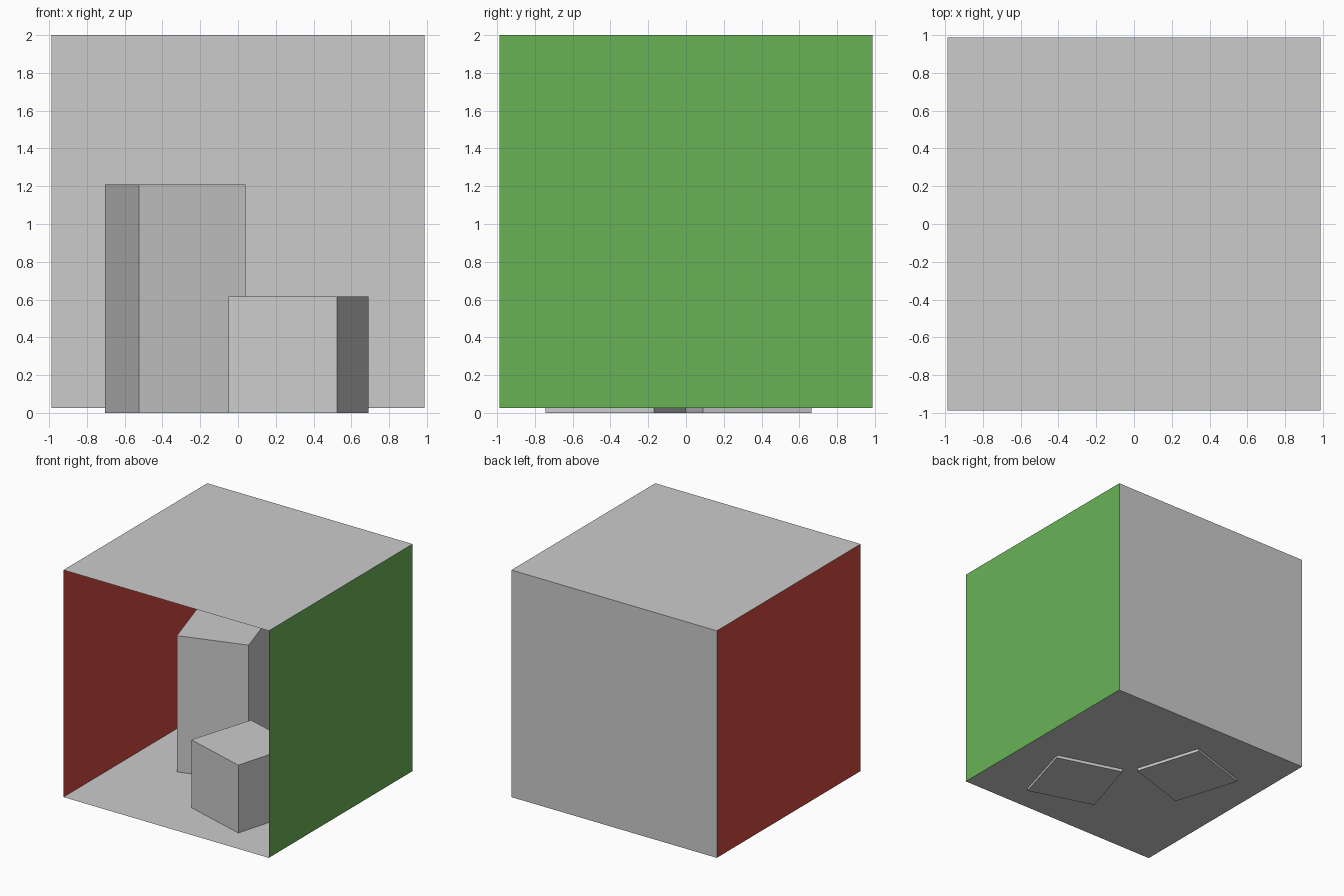
import bpy
import bmesh
from mathutils import Vector

if "Cube" in bpy.data.objects:
    bpy.data.objects.remove(bpy.data.objects["Cube"])

HALF = 0.988          # half width of the room
FLOOR, TOP = 0.025, 2.0
MID = (FLOOR + TOP) / 2
RISE = (TOP - FLOOR) / 2


def finish(name, bm, color=None):
    mesh = bpy.data.meshes.new(name)
    bm.to_mesh(mesh)
    bm.free()
    obj = bpy.data.objects.new(name, mesh)
    bpy.context.collection.objects.link(obj)
    if color:
        mat = bpy.data.materials.new(name + "_paint")
        mat.diffuse_color = (*color, 1)
        mat.use_nodes = True
        mat.node_tree.nodes["Principled BSDF"].inputs["Base Color"].default_value = mat.diffuse_color
        mesh.materials.append(mat)
    return obj


def panel(name, center, u, v, color=None):
    """Zero-thickness rectangle; u x v is the facing direction."""
    bm = bmesh.new()
    c, u, v = Vector(center), Vector(u), Vector(v)
    bm.faces.new([bm.verts.new(c + a * u + b * v)
                  for a, b in ((-1, -1), (1, -1), (1, 1), (-1, 1))])
    return finish(name, bm, color)


def block(name, footprint, height):
    """Closed prism standing on z = 0, slightly sunk through the floor."""
    bm = bmesh.new()
    base = bm.faces.new([bm.verts.new((x, y, 0)) for x, y in footprint])
    top = bmesh.ops.extrude_face_region(bm, geom=[base], use_keep_orig=True)
    verts = [g for g in top["geom"] if isinstance(g, bmesh.types.BMVert)]
    bmesh.ops.translate(bm, verts=verts, vec=(0, 0, height))
    bmesh.ops.recalc_face_normals(bm, faces=bm.faces)
    return finish(name, bm)


# Room shell, open at the front, faces turned inward
X, Y, Z = (HALF, 0, 0), (0, HALF, 0), (0, 0, RISE)
panel("floor", (0, 0, FLOOR), X, Y)
panel("ceiling", (0, 0, TOP), Y, X)
panel("back_wall", (0, HALF, MID), X, Z)
panel("left_wall", (-HALF, 0, MID), Y, Z, (0.63, 0.065, 0.05))
panel("right_wall", (HALF, 0, MID), Z, Y, (0.14, 0.45, 0.091))

# Two turned blocks
block("short_block",
      [(0.525, -0.745), (0.69, -0.17), (0.125, 0.0), (-0.05, -0.57)], 0.615)
block("tall_block",
      [(-0.525, -0.09), (0.04, 0.09), (-0.14, 0.665), (-0.705, 0.485)], 1.21)
